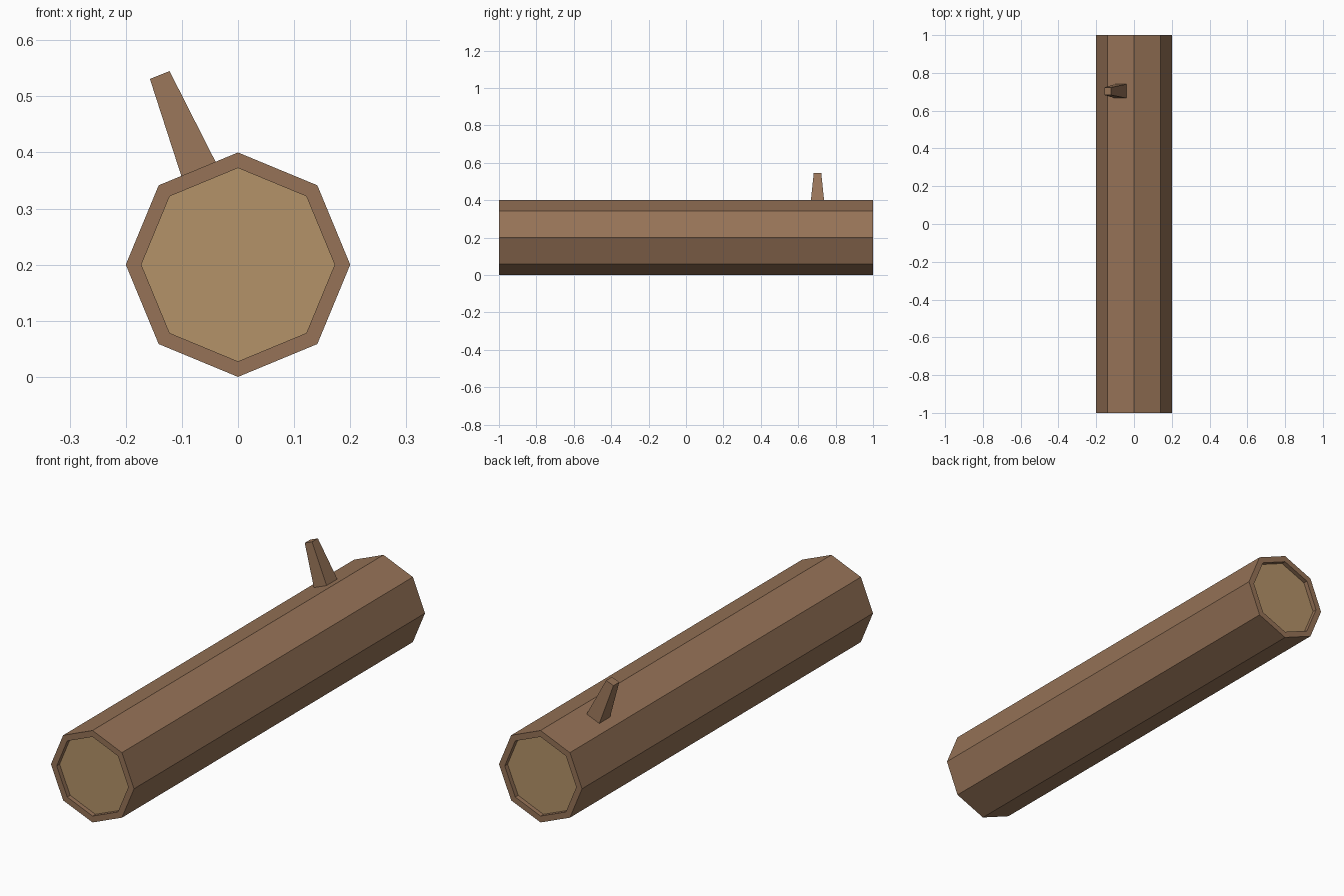
import bpy, bmesh, math
from mathutils import Matrix, Vector

if "Cube" in bpy.data.objects:
    bpy.data.objects.remove(bpy.data.objects["Cube"])

R, HALF = 0.2, 1.0          # log radius and half length
RIM, RECESS = 0.03, 0.02    # bark rim width and depth of the cut wood


def material(name, rgb):
    m = bpy.data.materials.new(name)
    m.diffuse_color = (*rgb, 1.0)
    m.use_nodes = True
    m.node_tree.nodes["Principled BSDF"].inputs["Base Color"].default_value = m.diffuse_color
    return m


bark = material("bark brown", (0.305, 0.171, 0.095))
wood = material("cut wood tan", (0.456, 0.287, 0.138))


def finish(bm, name, mats):
    bmesh.ops.recalc_face_normals(bm, faces=bm.faces[:])
    me = bpy.data.meshes.new(name)
    bm.to_mesh(me)
    bm.free()
    for m in mats:
        me.materials.append(m)
    ob = bpy.data.objects.new(name, me)
    bpy.context.collection.objects.link(ob)
    return ob


# Log: octagonal prism along y, with recessed cut ends
bm = bmesh.new()
turn = Matrix.Translation((0, 0, R)) @ Matrix.Rotation(math.pi / 2, 4, 'X')
bmesh.ops.create_cone(bm, cap_ends=True, segments=8, radius1=R, radius2=R,
                      depth=2 * HALF, matrix=turn)
bm.normal_update()
ends = [f for f in bm.faces if abs(f.normal.y) > 0.9]
bmesh.ops.inset_individual(bm, faces=ends,
                           thickness=RIM * math.cos(math.pi / 8))
floors = bmesh.ops.extrude_discrete_faces(bm, faces=ends)["faces"]
for f in floors:
    f.material_index = 1
    inward = -math.copysign(RECESS, f.calc_center_median().y)
    bmesh.ops.translate(bm, verts=f.verts[:], vec=(0, inward, 0))
finish(bm, "log", [bark, wood])

# Twig: tapered square stub leaning out of the upper left bark face
bm = bmesh.new()
TWIG_Y = 0.703


def ring(left, right, half):
    return [bm.verts.new(Vector((x, TWIG_Y + s * half, z)))
            for (x, z), s in ((left, -1), (right, -1), (right, 1), (left, 1))]


low = ring((-0.101, 0.358), (-0.04, 0.3834), 0.037)
high = ring((-0.157, 0.531), (-0.122, 0.545), 0.02)
bm.faces.new(low)
bm.faces.new(high)
for i in range(4):
    j = (i + 1) % 4
    bm.faces.new((low[i], low[j], high[j], high[i]))
finish(bm, "twig", [bark])
